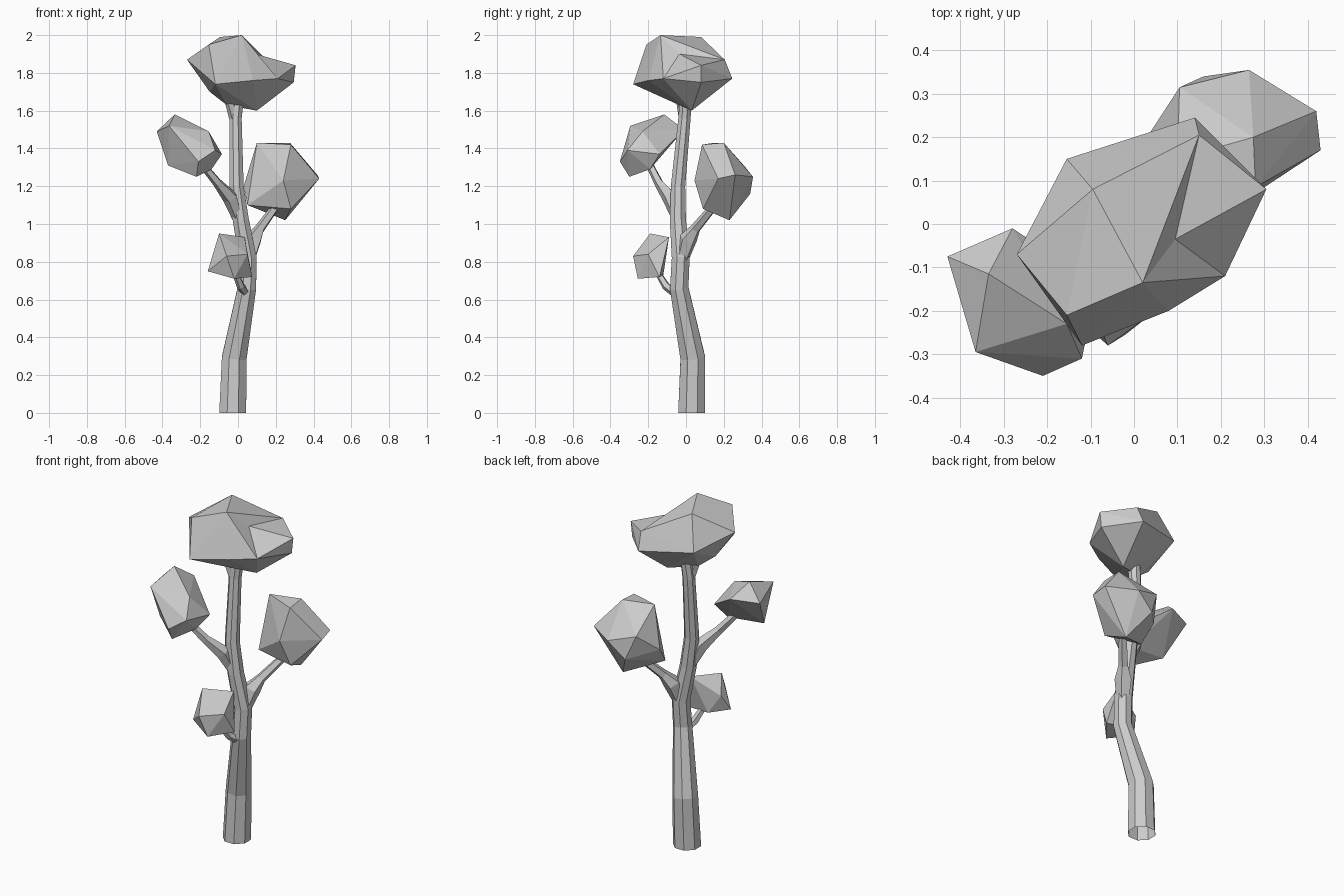
import bpy, bmesh, math
from mathutils import Vector, geometry

if "Cube" in bpy.data.objects:
    bpy.data.objects.remove(bpy.data.objects["Cube"])

UP = Vector((0, 0, 1))


def finish(name, bm):
    bmesh.ops.recalc_face_normals(bm, faces=bm.faces[:])
    me = bpy.data.meshes.new(name)
    bm.to_mesh(me)
    bm.free()
    ob = bpy.data.objects.new(name, me)
    bpy.context.collection.objects.link(ob)
    return ob


def limb(name, path, sides):
    """Tapered faceted tube through (x, y, z, radius) stations, open at the ends."""
    bm = bmesh.new()
    pts = [Vector(p[:3]) for p in path]
    rings = []
    for i, p in enumerate(pts):
        tangent = pts[min(i + 1, len(pts) - 1)] - pts[max(i - 1, 0)]
        if p.z == 0:
            tangent = UP
        rot = UP.rotation_difference(tangent.normalized())
        ring = []
        for k in range(sides):
            a = 2 * math.pi * (k + 0.5) / sides
            off = Vector((math.cos(a), math.sin(a), 0)) * path[i][3]
            ring.append(bm.verts.new(p + rot @ off))
        rings.append(ring)
    for a, b in zip(rings, rings[1:]):
        for k in range(sides):
            j = (k + 1) % sides
            bm.faces.new((a[k], a[j], b[j], b[k]))
    return finish(name, bm)


def foliage(name, pts, dent=None):
    """Faceted leaf clump: convex hull, optionally pushed in at one point."""
    bm = bmesh.new()
    for p in pts:
        bm.verts.new(p)
    bmesh.ops.convex_hull(bm, input=bm.verts[:])
    loose = [v for v in bm.verts if not v.link_faces]
    bmesh.ops.delete(bm, geom=loose, context='VERTS')
    if dent:
        d = Vector(dent)

        def gap(e):
            a, b = e.verts[0].co, e.verts[1].co
            t = geometry.intersect_point_line(d, a, b)[1]
            return (a.lerp(b, min(max(t, 0), 1)) - d).length
        edge = min(bm.edges, key=gap)
        mid = (edge.verts[0].co + edge.verts[1].co) / 2
        bmesh.ops.subdivide_edges(bm, edges=[edge], cuts=1)
        min(bm.verts, key=lambda v: (v.co - mid).length).co = d
        bmesh.ops.triangulate(bm, faces=bm.faces[:])
    return finish(name, bm)


# Trunk and branches
limb("trunk", [(-.028, .03, 0, .077), (-.02, .036, .29, .071), (.047, -.036, .66, .053),
               (.052, -.028, .82, .051), (.015, -.043, 1.02, .046), (-.008, -.042, 1.2, .041),
               (-.013, -.008, 1.56, .035), (0, 0, 1.68, .035)], 8)
limb("right_branch", [(.055, -.025, .8, .035), (.082, .012, .92, .049),
                      (.115, .05, .975, .028), (.22, .17, 1.12, .021)], 5)
limb("left_branch", [(.0, -.045, 1.03, .03), (-.04, -.085, 1.14, .042),
                     (-.11, -.145, 1.22, .025), (-.2, -.2, 1.33, .02)], 5)
limb("low_branch", [(.045, -.05, .63, .025), (.015, -.105, .67, .022),
                    (-.02, -.16, .76, .016)], 5)
limb("top_fork", [(-.015, -.01, 1.53, .025), (-.055, -.035, 1.68, .022)], 5)

# Leaf clumps
foliage("top_foliage", [
    (.02, -.135, 2), (-.095, .08, 1.99), (-.155, -.21, 1.95), (-.27, -.07, 1.87),
    (-.155, .15, 1.8), (-.12, -.28, 1.74), (.08, -.2, 1.76), (.21, -.12, 1.77),
    (.305, .08, 1.84), (.295, .08, 1.75), (.15, .205, 1.87), (.14, .245, 1.77),
    (.1, .03, 1.6), (-.06, -.03, 1.63), (-.15, -.06, 1.7)], dent=(.095, -.035, 1.9))
foliage("right_foliage", [
    (.275, .2, 1.43), (.1, .15, 1.43), (.28, .085, 1.42), (.105, .315, 1.3),
    (.265, .355, 1.25), (.42, .26, 1.26), (.43, .17, 1.24), (.28, .09, 1.08),
    (.24, .045, 1.23), (.05, .12, 1.1), (.25, .23, 1.02), (.03, .2, 1.2), (.16, .34, 1.16)])
foliage("left_foliage", [
    (-.335, -.115, 1.58), (-.43, -.075, 1.49), (-.28, -.01, 1.5), (-.365, -.295, 1.52),
    (-.155, -.23, 1.49), (-.21, -.35, 1.33), (-.12, -.31, 1.39), (-.085, -.14, 1.37),
    (-.22, -.3, 1.25), (-.37, -.2, 1.31), (-.14, -.19, 1.29)])
foliage("low_foliage", [
    (-.1, -.19, .95), (.035, -.09, .93), (-.06, -.28, .83), (-.16, -.19, .75),
    (-.13, -.14, .84), (.075, -.14, .72), (-.02, -.255, .71), (-.06, -.12, .73),
    (.05, -.2, .84)])
